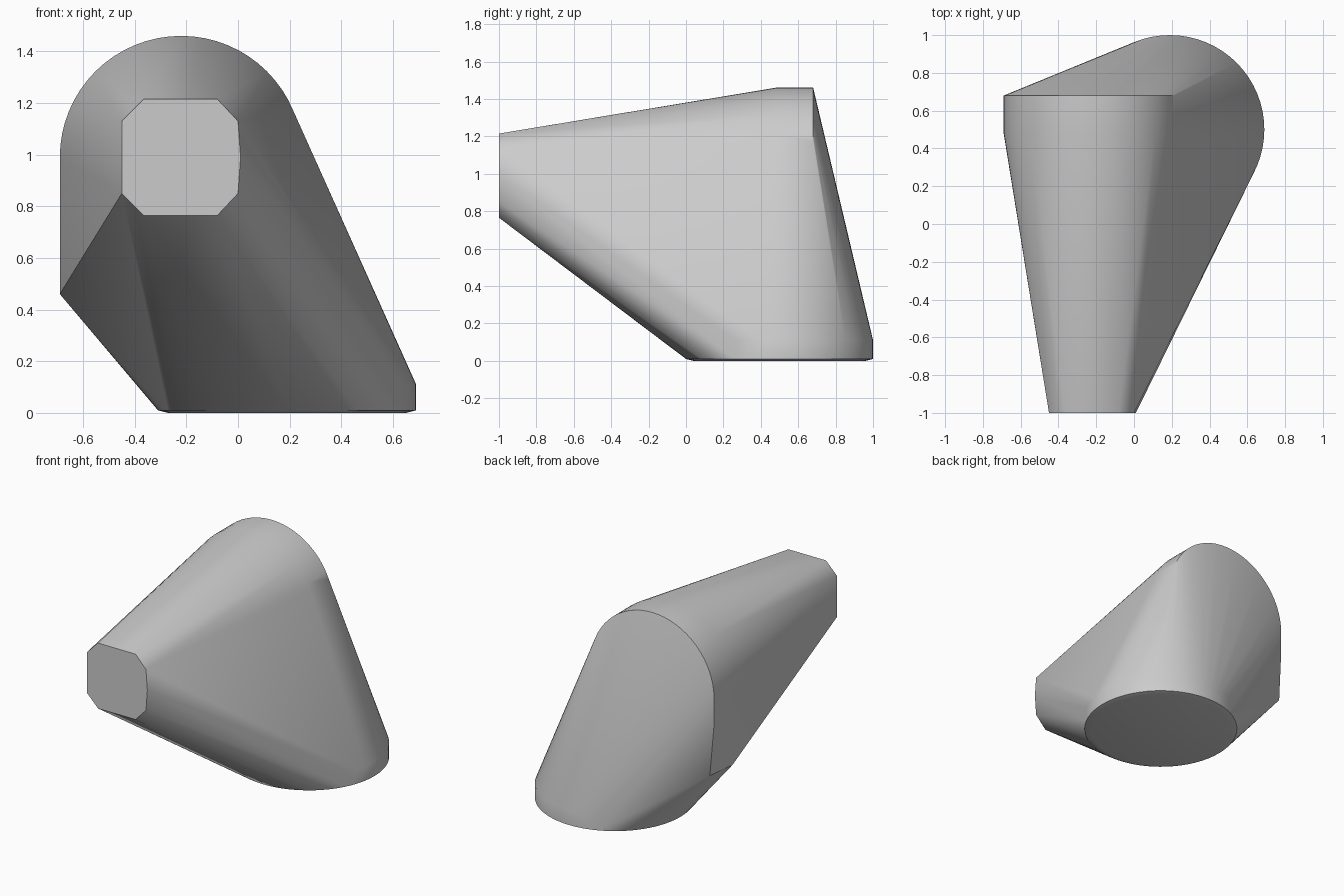
import bpy
import bmesh
from math import cos, sin, pi, radians

if "Cube" in bpy.data.objects:
    bpy.data.objects.remove(bpy.data.objects["Cube"], do_unlink=True)


def flat_material(name, value):
    mat = bpy.data.materials.new(name)
    mat.use_nodes = True
    colour = (value, value, value, 1)
    mat.diffuse_color = colour
    mat.node_tree.nodes["Principled BSDF"].inputs["Base Color"].default_value = colour
    return mat


def arc(radius, start, end, count):
    """Points on a circular arc, end points included."""
    steps = [start + (end - start) * i / count for i in range(count + 1)]
    return [(radius * cos(a), radius * sin(a)) for a in steps]


points = []

# Round foot with a slightly rolled lower rim
for radius, z in ((0.46, 0), (0.5, 0.01), (0.5, 0.11)):
    points += [(0.19 + x, 0.5 + y, z) for x, y in arc(radius, 0, 2 * pi, 64)[:-1]]

# Rounded back shoulder: an arch extruded along y
for y in (0.48, 0.68):
    points += [(-0.22 + x, y, 0.99 + z) for x, z in arc(0.47, -pi / 4, pi, 40)]

# Straight side below the arch, ending in a corner
points += [(-0.69, 0.68, 0.82), (-0.69, 0.48, 0.46), (-0.665, 0.69, 0.46)]

# Chamfered square front end
for side in (-1, 1):
    z = 0.99
    points += [(-0.45, -1, z + side * 0.14), (-0.365, -1, z + side * 0.225),
               (-0.08, -1, z + side * 0.225), (0, -1, z + side * 0.14)]
points.append((0.01, -1, 0.99))

# Wrap one taut skin around all sections
bm = bmesh.new()
for p in points:
    bm.verts.new(p)
bmesh.ops.convex_hull(bm, input=bm.verts[:], use_existing_faces=False)
bmesh.ops.delete(bm, geom=[v for v in bm.verts if not v.link_faces], context='VERTS')
bmesh.ops.dissolve_limit(bm, angle_limit=radians(0.2), verts=bm.verts[:], edges=bm.edges[:])
bmesh.ops.recalc_face_normals(bm, faces=bm.faces[:])

mesh = bpy.data.meshes.new("tapered_body")
bm.to_mesh(mesh)
bm.free()
mesh.materials.append(flat_material("light_grey", 0.6))
body = bpy.data.objects.new("tapered_body", mesh)
bpy.context.collection.objects.link(body)

# Smooth skin with crisp rims
bpy.ops.object.select_all(action='DESELECT')
body.select_set(True)
bpy.context.view_layer.objects.active = body
bpy.ops.object.shade_smooth_by_angle(angle=radians(35))
